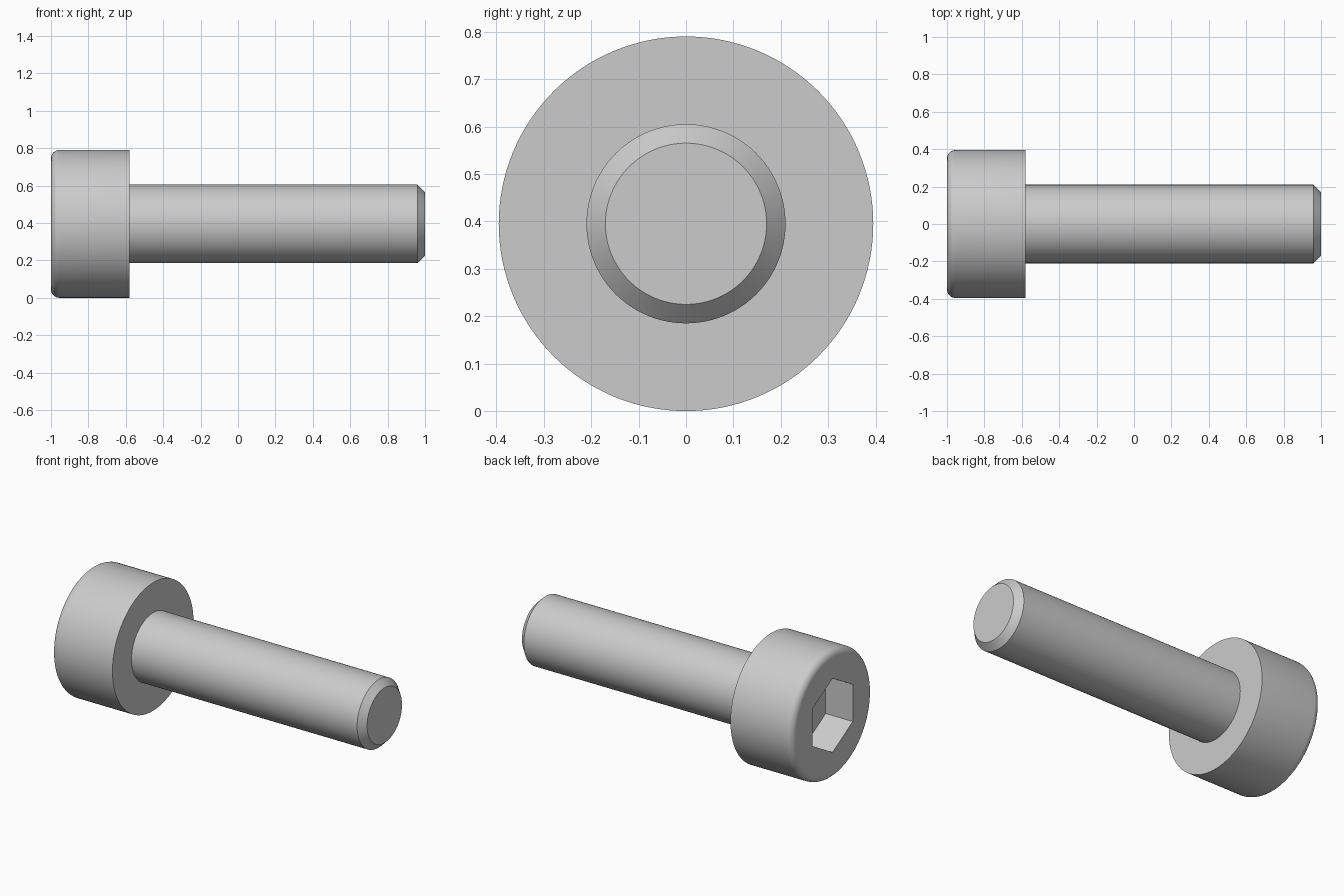
import bpy
import bmesh
import math
from mathutils import Matrix, Vector

default = bpy.data.objects.get("Cube")
if default:
    bpy.data.objects.remove(default, do_unlink=True)

HEAD_R, SHAFT_R = 0.395, 0.21
HEAD_END = -0.58
FILLET, CHAMFER = 0.045, 0.04
SOCKET_FLATS, SOCKET_DEPTH = 0.395, 0.185
SEGMENTS = 128

steel = bpy.data.materials.new("grey steel")
steel.use_nodes = True
colour = (0.6, 0.6, 0.6, 1)
steel.diffuse_color = colour
steel.node_tree.nodes["Principled BSDF"].inputs["Base Color"].default_value = colour


def add_object(name, bm):
    """Store a bmesh as an object lying along x at the axis height."""
    mesh = bpy.data.meshes.new(name)
    bm.to_mesh(mesh)
    bm.free()
    mesh.materials.append(steel)
    obj = bpy.data.objects.new(name, mesh)
    obj.location.z = HEAD_R
    bpy.context.collection.objects.link(obj)
    return obj


def turned(name, profile):
    """Revolve (x, radius) points about x and close both ends with flat caps."""
    bm = bmesh.new()
    verts = [bm.verts.new((x, 0, r)) for x, r in profile]
    edges = [bm.edges.new(pair) for pair in zip(verts, verts[1:])]
    bmesh.ops.spin(bm, geom=verts + edges, cent=(0, 0, 0), axis=(1, 0, 0),
                   angle=math.tau, steps=SEGMENTS)
    bmesh.ops.remove_doubles(bm, verts=bm.verts, dist=1e-5)
    for face in bm.faces:
        face.smooth = True
    rims = [e for e in bm.edges if e.is_boundary]
    caps = bmesh.ops.holes_fill(bm, edges=rims, sides=0)["faces"]
    for face in caps:
        face.smooth = False
    bmesh.ops.recalc_face_normals(bm, faces=bm.faces)
    obj = add_object(name, bm)
    obj.data.set_sharp_from_angle(angle=math.radians(30))
    return obj


# Cylindrical head with a rounded outer rim
rim = []
for i in range(9):
    a = math.radians(90) * i / 8
    rim.append((-1 + FILLET * (1 - math.sin(a)),
                HEAD_R - FILLET * (1 - math.cos(a))))
head = turned("head", [(HEAD_END, HEAD_R)] + rim)

# Plain shaft with a chamfered tip, its root just inside the head
turned("shaft", [(HEAD_END - 0.02, SHAFT_R), (1 - CHAMFER, SHAFT_R),
                 (1, SHAFT_R - CHAMFER)])

# Hexagonal socket, corners up and down, cut into the head
bm = bmesh.new()
bmesh.ops.create_cone(bm, cap_ends=True, segments=6,
                      radius1=SOCKET_FLATS / math.sqrt(3),
                      radius2=SOCKET_FLATS / math.sqrt(3),
                      depth=2 * SOCKET_DEPTH)
corner = max(bm.verts, key=lambda v: v.co.y).co
bm.transform(Matrix.Rotation(math.pi / 2 - math.atan2(corner.y, corner.x), 4, "Z"))
bm.transform(Matrix.Translation(Vector((-1, 0, 0)))
             @ Matrix.Rotation(math.pi / 2, 4, "Z")
             @ Matrix.Rotation(math.pi / 2, 4, "X"))
# Bring the prism's axis onto x while keeping a corner on top
bm.transform(Matrix.Translation(Vector((-1, 0, 0)))
             @ Matrix.Translation(Vector((1, 0, 0))))
cutter = add_object("socket_cutter", bm)
cutter.hide_render = True

cut = head.modifiers.new("socket", "BOOLEAN")
cut.operation = "DIFFERENCE"
cut.solver = "EXACT"
cut.object = cutter
bpy.context.view_layer.objects.active = head
bpy.ops.object.modifier_apply(modifier=cut.name)
bpy.data.objects.remove(cutter, do_unlink=True)
